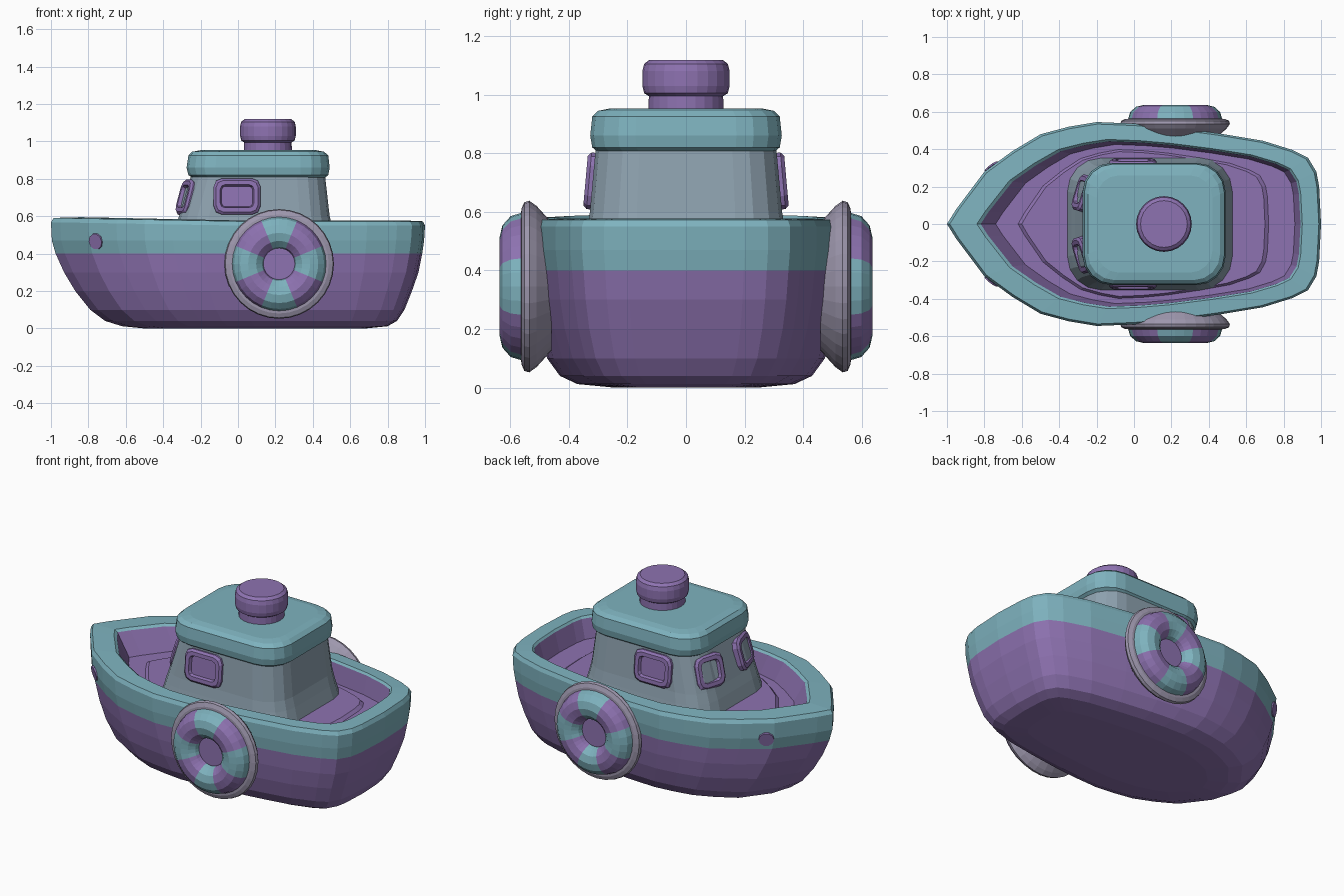
import bpy, bmesh, math
from mathutils import Vector, Matrix
from mathutils.bvhtree import BVHTree

if "Cube" in bpy.data.objects:
    bpy.data.objects.remove(bpy.data.objects["Cube"])


def material(name, rgb):
    m = bpy.data.materials.new(name)
    m.diffuse_color = (*rgb, 1)
    m.use_nodes = True
    m.node_tree.nodes["Principled BSDF"].inputs["Base Color"].default_value = m.diffuse_color
    return m


PURPLE = material("purple", (0.27, 0.17, 0.44))
TEAL = material("teal", (0.21, 0.45, 0.52))
GREY = material("blue grey", (0.27, 0.36, 0.43))
LILAC = material("lilac grey", (0.34, 0.31, 0.42))


def loft(name, rings, mats, start=None, end=None, closed=False, matrix=None):
    """Skin equal-length rings; one material per band, optional end caps."""
    bm = bmesh.new()
    vs = [[bm.verts.new(matrix @ Vector(p) if matrix else p) for p in r] for r in rings]
    slots = []

    def face(verts, mat):
        if mat not in slots:
            slots.append(mat)
        bm.faces.new(verts).material_index = slots.index(mat)

    n = len(rings[0])
    for i in range(len(rings) if closed else len(rings) - 1):
        a, b = vs[i], vs[(i + 1) % len(vs)]
        for j in range(n):
            k = (j + 1) % n
            face((a[j], a[k], b[k], b[j]), mats[i % len(mats)])
    if start:
        face(vs[0][::-1], start)
    if end:
        face(vs[-1], end)
    bmesh.ops.recalc_face_normals(bm, faces=bm.faces[:])
    me = bpy.data.meshes.new(name)
    bm.to_mesh(me)
    bm.free()
    for m in slots:
        me.materials.append(m)
    ob = bpy.data.objects.new(name, me)
    bpy.context.collection.objects.link(ob)
    return ob


def rounded_rect(x0, x1, y0, y1, r, z, n=4):
    pts = []
    corners = [(x1 - r, y1 - r), (x0 + r, y1 - r), (x0 + r, y0 + r), (x1 - r, y0 + r)]
    for q, (cx, cy) in enumerate(corners):
        for i in range(n + 1):
            a = math.pi / 2 * (q + i / n)
            pts.append((cx + r * math.cos(a), cy + r * math.sin(a), z))
    return pts


def circle(r, z, n=32, cx=0):
    return [(cx + r * math.cos(2 * math.pi * i / n), r * math.sin(2 * math.pi * i / n), z)
            for i in range(n)]


def frame(origin, normal, up=(0, 0, 1)):
    """Local z points along the normal, local y stays as upright as possible."""
    nrm = Vector(normal).normalized()
    u = Vector(up).cross(nrm).normalized()
    v = nrm.cross(u)
    m = Matrix((u, v, nrm)).transposed().to_4x4()
    m.translation = origin
    return m


# Hull: half outline seen from above, lofted through height levels
HALF = [(-1, 0), (-.95, .08), (-.8, .28), (-.65, .39), (-.5, .48), (-.35, .52), (-.2, .545),
        (.0, .537), (.19, .52), (.45, .485), (.69, .445), (.85, .395), (.93, .355),
        (.975, .28), (.99, .2), (1, 0)]


def hull_ring(z, x0, x1, ys, p=1.0):
    half = []
    for x, y in HALF:
        sheer = 0.018 * max(0, -x) if z > 0.5 else 0
        yy = 0.545 * ys * (y / 0.545) ** (p if x < 0 else 1)
        half.append((x0 + (x + 1) / 2 * (x1 - x0), yy, z + sheer))
    return half + [(x, -y, z) for x, y, z in half[-2:0:-1]]


levels = [(0, -.5, .68, .45, .6), (.012, -.62, .8, .68, .6), (.04, -.71, .85, .79, .65),
          (.1, -.79, .89, .87, .7), (.2, -.87, .93, .93, .8), (.3, -.93, .965, .965, .9),
          (.4, -.975, .985, .985), (.47, -.995, .995, 1), (.55, -1, 1, 1),
          (.573, -.985, .988, .98), (.577, -.84, .9, .83), (.565, -.82, .89, .81),
          (.45, -.74, .86, .78), (.45, -.62, .72, .73), (.465, -.6, .7, .71)]
hull = loft("hull", [hull_ring(*l) for l in levels],
            [PURPLE] * 6 + [TEAL] * 5 + [PURPLE] * 3, PURPLE, PURPLE)

# Cabin walls
loft("cabin", [rounded_rect(x0, x1, -h, h, r, z) for x0, x1, h, r, z in
               [(-.36, .53, .355, .18, .45), (-.335, .505, .338, .17, .54),
                (-.315, .49, .328, .16, .6), (-.25, .465, .308, .15, .82)]],
     [GREY], GREY, GREY)

# Roof
loft("roof", [rounded_rect(x0, x1, -h, h, r, z) for x0, x1, h, r, z in
              [(-.24, .46, .30, .14, .803), (-.265, .483, .32, .15, .82),
               (-.275, .49, .327, .155, .86), (-.265, .483, .32, .15, .925),
               (-.245, .46, .30, .14, .945), (-.2, .42, .26, .12, .953)]],
     [TEAL], TEAL, TEAL)

# Chimney
loft("chimney", [circle(r, z, 24, .16) for r, z in
                 [(.128, .94), (.127, .995), (.143, 1.005), (.149, 1.03), (.149, 1.08),
                  (.143, 1.105), (.125, 1.119)]], [PURPLE], PURPLE, PURPLE)


# Windows: raised chamfered frame around a recessed pane
def window(name, origin, normal, w, h, pane):
    def rr(inset, r, z):
        return rounded_rect(-w + inset, w - inset, -h + inset, h - inset, r, z, 2)
    loft(name, [rr(0, .045, -.04), rr(0, .045, .012), rr(.012, .04, .024),
                rr(.035, .025, .024), rr(.042, .02, .006)],
         [PURPLE], PURPLE, pane, matrix=frame(origin, normal))


for s, side in ((-1, "front"), (1, "back")):
    window(side + "_side_window", (-.005, s * .319, .705), (0, s, .09), .125, .097, PURPLE)
    window(side + "_bow_window", (-.272, s * .165, .70), (-1, s * .3, .28), .098, .097, GREY)

    # Life ring with its backing plate
    m = frame((.22, s * .5, .345), (0, s, 0))
    loft(side + "_ring_plate", [circle(r, z) for r, z in
                                [(.22, -.04), (.275, .01), (.293, .035), (.288, .052),
                                 (.265, .062), (.2, .066), (.1, .07), (.08, .075)]],
         [LILAC] * 6 + [PURPLE], LILAC, PURPLE, matrix=m)
    sections, mats = [], []
    for i in range(32):
        a = 2 * math.pi * i / 32
        mid = a + math.pi / 32
        mats.append(PURPLE if round(mid / (math.pi / 4)) % 2 else TEAL)
        sec = []
        for j in range(12):
            b = 2 * math.pi * j / 12
            r = .166 + .086 * math.cos(b)
            sec.append((r * math.cos(a), r * math.sin(a), .06 + .077 * math.sin(b)))
        sections.append(sec)
    loft(side + "_life_ring", sections, mats, closed=True, matrix=m)

    # Painted spot near the bow
    bm = bmesh.new()
    bm.from_mesh(hull.data)
    hit, nrm, _, _ = BVHTree.FromBMesh(bm).ray_cast(Vector((-.76, s * 2, .465)), Vector((0, -s, 0)))
    bm.free()
    loft(side + "_bow_spot", [circle(.045, -.003, 10), circle(.043, .006, 10)],
         [PURPLE], PURPLE, PURPLE, matrix=frame(hit, nrm))
